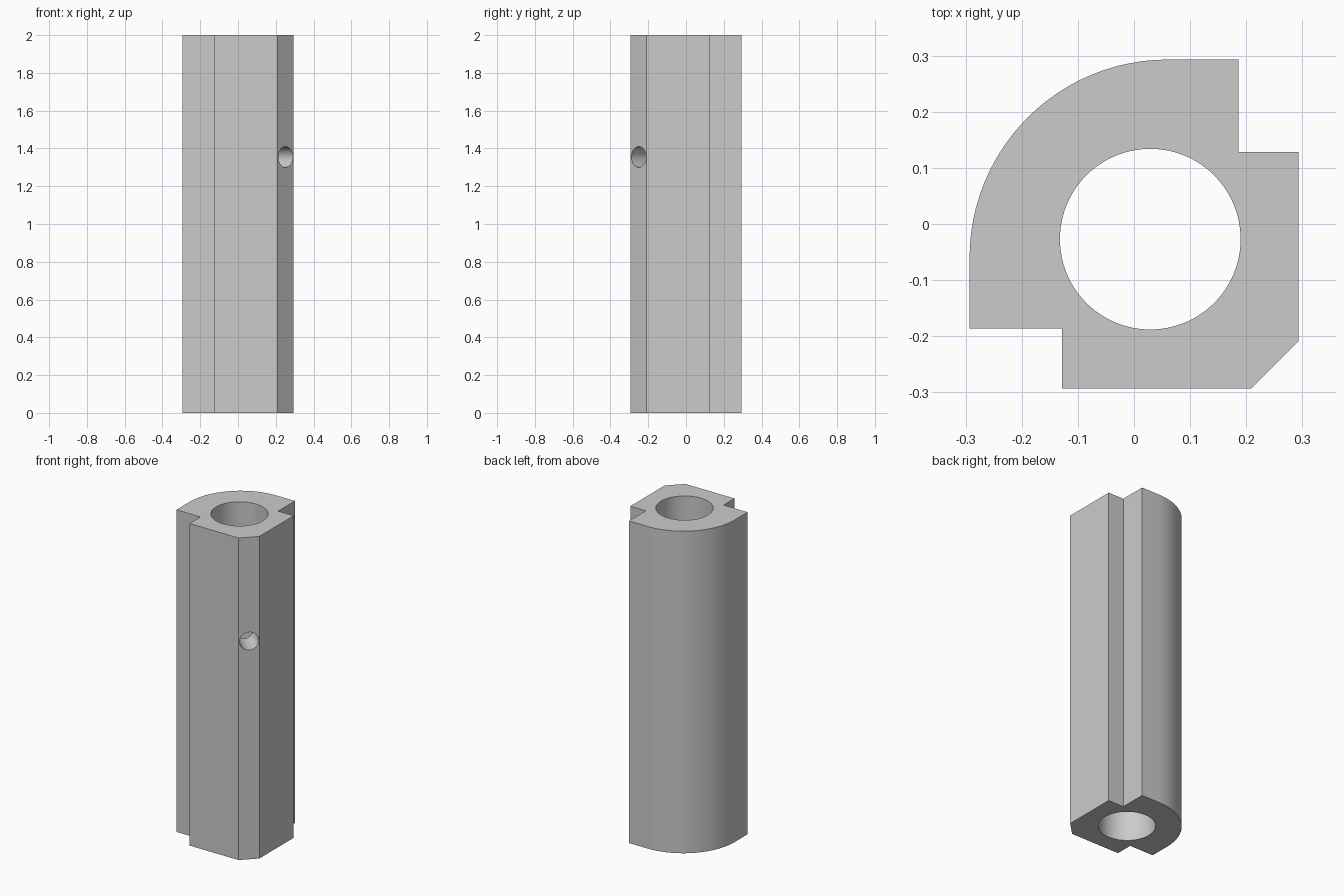
import bpy, bmesh, math
from mathutils import Vector

cube = bpy.data.objects.get("Cube")
if cube:
    bpy.data.objects.remove(cube, do_unlink=True)

HEIGHT = 2.0
HALF = 0.293
BORE_CENTRE = Vector((0.029, -0.027, HEIGHT / 2))

grey = bpy.data.materials.new("plain grey")
grey.use_nodes = True
colour = (0.6, 0.6, 0.6, 1)
grey.diffuse_color = colour
grey.node_tree.nodes["Principled BSDF"].inputs["Base Color"].default_value = colour


def prism(name, outline, height):
    """Extrude a closed outline upwards from the ground."""
    bm = bmesh.new()
    base = bm.faces.new([bm.verts.new((x, y, 0)) for x, y in outline])
    top = bmesh.ops.extrude_face_region(bm, geom=[base])["geom"]
    verts = [v for v in top if isinstance(v, bmesh.types.BMVert)]
    bmesh.ops.translate(bm, verts=verts, vec=(0, 0, height))
    bmesh.ops.recalc_face_normals(bm, faces=bm.faces)
    mesh = bpy.data.meshes.new(name)
    bm.to_mesh(mesh)
    bm.free()
    mesh.materials.append(grey)
    obj = bpy.data.objects.new(name, mesh)
    bpy.context.collection.objects.link(obj)
    return obj


def drill(target, name, radius, depth, centre, axis, sides):
    """Cut a round hole through the target along an axis."""
    bpy.ops.mesh.primitive_cylinder_add(vertices=sides, radius=radius, depth=depth, location=centre)
    cutter = bpy.context.object
    cutter.name = name
    cutter.rotation_euler = axis.to_track_quat('Z', 'Y').to_euler()
    cutter.data.materials.append(grey)
    cutter.hide_render = True
    mod = target.modifiers.new(name, 'BOOLEAN')
    mod.operation = 'DIFFERENCE'
    mod.solver = 'EXACT'
    mod.object = cutter
    bpy.context.view_layer.objects.active = target
    bpy.ops.object.modifier_apply(modifier=name)
    bpy.data.objects.remove(cutter, do_unlink=True)


# Outline: rounded back corner, two square notches, chamfered front corner
offset = 0.06
radius = HALF + offset
steps = 32
outline = []
for i in range(steps + 1):
    a = math.pi - i * math.pi / 2 / steps
    outline.append((offset + radius * math.cos(a), -offset + radius * math.sin(a)))
outline += [(0.186, HALF), (0.186, 0.128), (HALF, 0.128), (HALF, -0.209),
            (0.209, -HALF), (-0.128, -HALF), (-0.128, -0.186), (-HALF, -0.186)]
body = prism("column_body", outline, HEIGHT)

# Lengthwise bore, then the side hole from the chamfer into the bore
drill(body, "bore_cutter", 0.161, HEIGHT + 0.2, BORE_CENTRE, Vector((0, 0, 1)), 96)
diagonal = Vector((1, -1, 0)).normalized()
start = Vector((BORE_CENTRE.x, BORE_CENTRE.y, 1.355))
length = 0.5
drill(body, "side_hole_cutter", 0.055, length, start + diagonal * length / 2, diagonal, 48)

# Smooth the round walls, keep the edges sharp
bpy.ops.object.select_all(action='DESELECT')
body.select_set(True)
bpy.context.view_layer.objects.active = body
bpy.ops.object.shade_smooth_by_angle(angle=math.radians(30))
